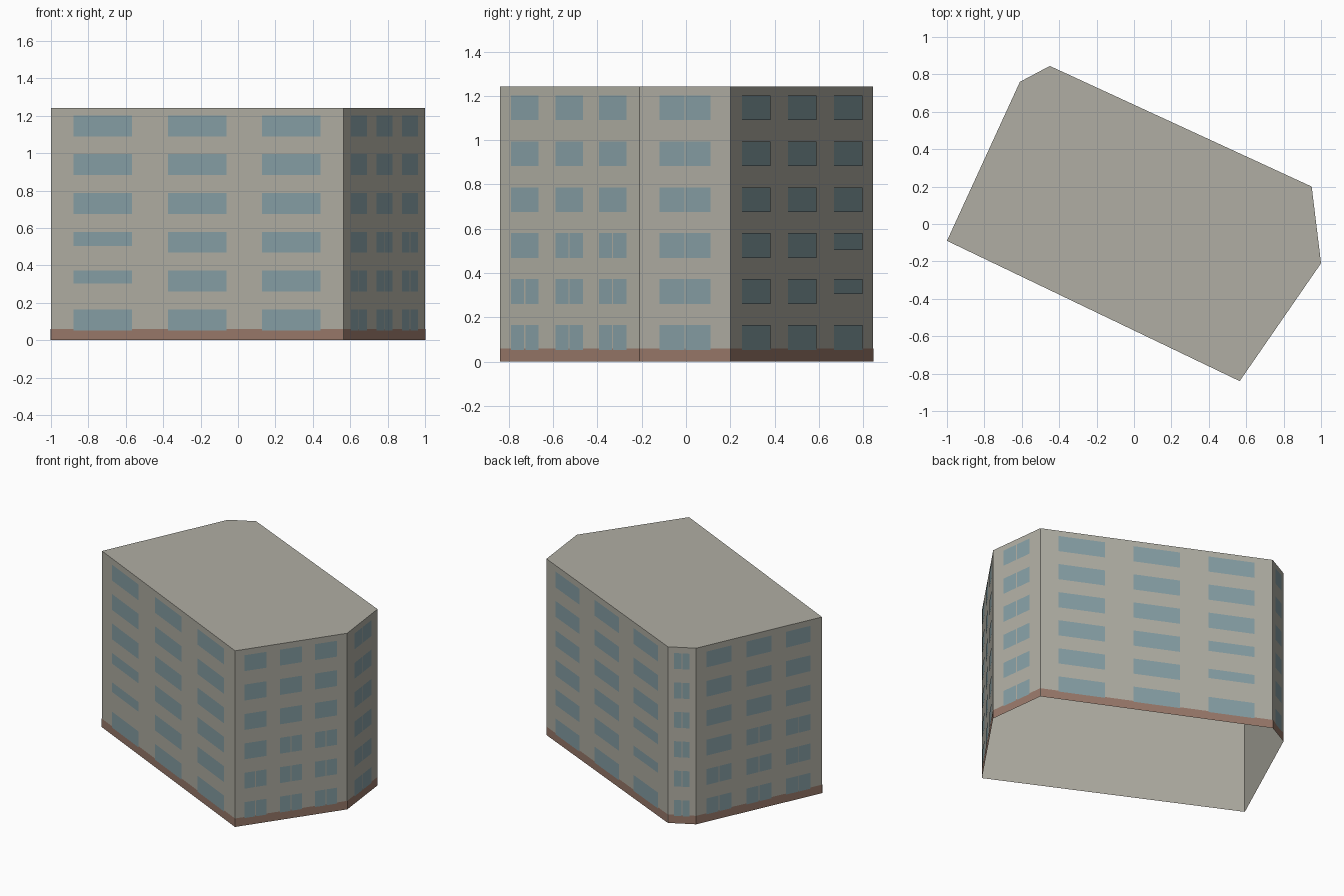
import bpy
import bmesh
from mathutils import Vector

cube = bpy.data.objects.get("Cube")
if cube:
    bpy.data.objects.remove(cube, do_unlink=True)


def make_material(name, srgb):
    linear = [((c / 255 + 0.055) / 1.055) ** 2.4 for c in srgb]
    mat = bpy.data.materials.new(name)
    mat.use_nodes = True
    mat.diffuse_color = (*linear, 1)
    bsdf = mat.node_tree.nodes["Principled BSDF"]
    bsdf.inputs["Base Color"].default_value = (*linear, 1)
    bsdf.inputs["Roughness"].default_value = 0.9
    return mat


PLASTER = make_material("grey plaster", (176, 174, 163))
GLASS = make_material("blue grey glass", (134, 159, 165))
BRICK = make_material("brown plinth", (153, 121, 106))

HEIGHT = 1.243
PLINTH = 0.06
# Footprint corners, counter-clockwise from the left end of the front
PLAN = [Vector(p) for p in ((-1, -0.09), (0.565, -0.84), (1, -0.21),
                            (0.95, 0.20), (-0.45, 0.845), (-0.61, 0.76))]


def finish(name, bm, mat):
    mesh = bpy.data.meshes.new(name)
    bm.to_mesh(mesh)
    bm.free()
    mesh.materials.append(mat)
    obj = bpy.data.objects.new(name, mesh)
    bpy.context.collection.objects.link(obj)
    return obj


def add_plate(bm, side, u0, u1, z0, z1, lift):
    """Flat outward plate on one wall, between fractions u0 and u1 of its length."""
    a, b = PLAN[side], PLAN[(side + 1) % len(PLAN)]
    d = b - a
    out = Vector((d.y, -d.x)).normalized() * lift
    corners = ((u0, z0), (u1, z0), (u1, z1), (u0, z1))
    bm.faces.new([bm.verts.new((*(a + d * u + out), z)) for u, z in corners])


# Building shell: walls and flat roof, open underneath
bm = bmesh.new()
low = [bm.verts.new((p.x, p.y, 0)) for p in PLAN]
high = [bm.verts.new((p.x, p.y, HEIGHT)) for p in PLAN]
for i in range(len(PLAN)):
    j = (i + 1) % len(PLAN)
    bm.faces.new((low[i], low[j], high[j], high[i]))
bm.faces.new(high)
finish("building_shell", bm, PLASTER)

# Plinth band around the foot of the walls
bm = bmesh.new()
for side in range(len(PLAN)):
    add_plate(bm, side, 0, 1, 0, PLINTH, 0.0015)
finish("plinth_band", bm, BRICK)

# Windows: six storeys, counted from the ground
STOREYS, STEP, SILL, TALL = 6, 0.2075, 0.053, 0.112
THREE = ((0.078, 0.277), (0.4, 0.6), (0.722, 0.922))
END = ((0.082, 0.278), (0.4, 0.596), (0.712, 0.908))
SINGLE = ((0.22, 0.78),)
NAMES = ("front", "front_left", "left_corner", "back", "back_corner", "right")
COLUMNS = (THREE, END, SINGLE, THREE, SINGLE, END)
SHORT_COLUMN = {0: 0, 3: 2}  # stairwell column on each long wall


def is_split(side, column, storey):
    if COLUMNS[side] is SINGLE:
        return True
    if COLUMNS[side] is END:
        return storey < 2 or (storey == 2 and column > 0)
    return False


for side, columns in enumerate(COLUMNS):
    bm = bmesh.new()
    length = (PLAN[(side + 1) % len(PLAN)] - PLAN[side]).length
    gap = 0.003 / length
    for column, (u0, u1) in enumerate(columns):
        for storey in range(STOREYS):
            z0 = SILL + storey * STEP
            z1 = z0 + TALL
            if SHORT_COLUMN.get(side) == column and storey in (1, 2):
                z0 = z1 - (0.068 if storey == 1 else 0.075)
            if is_split(side, column, storey):
                mid = (u0 + u1) / 2
                panes = ((u0, mid - gap), (mid + gap, u1))
            else:
                panes = ((u0, u1),)
            for p0, p1 in panes:
                add_plate(bm, side, p0, p1, z0, z1, 0.003)
    finish(NAMES[side] + "_windows", bm, GLASS)
